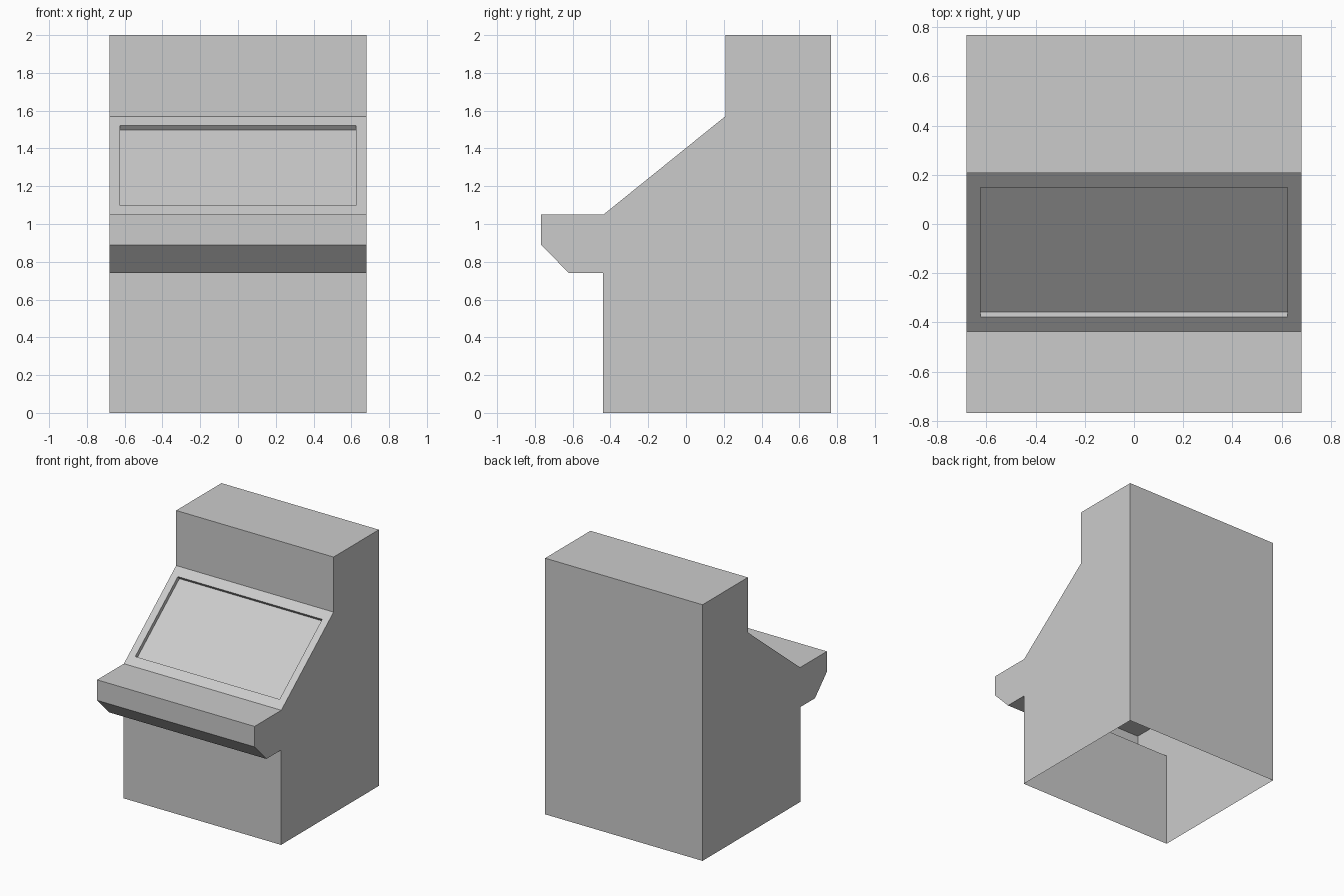
import bpy
import bmesh
from mathutils import Matrix, Vector

cube = bpy.data.objects.get("Cube")
if cube:
    bpy.data.objects.remove(cube, do_unlink=True)

HALF_WIDTH = 0.68
SCREEN_DEPTH = 0.03

# Side outline (y, z), from the bottom front corner upwards
OUTLINE = [(-0.44, 0), (-0.44, 0.74), (-0.62, 0.74), (-0.767, 0.89),
           (-0.767, 1.05), (-0.437, 1.05), (0.208, 1.57), (0.208, 2),
           (0.767, 2), (0.767, 0)]

grey = bpy.data.materials.new("cabinet grey")
grey.use_nodes = True
grey.diffuse_color = (0.6, 0.6, 0.6, 1)
grey.node_tree.nodes["Principled BSDF"].inputs["Base Color"].default_value = (0.6, 0.6, 0.6, 1)

# Cabinet body: outline extruded across the width
bm = bmesh.new()
side = bm.faces.new([bm.verts.new((-HALF_WIDTH, y, z)) for y, z in OUTLINE])
swept = bmesh.ops.extrude_face_region(bm, geom=[side], use_keep_orig=True)
bmesh.ops.translate(bm, vec=(2 * HALF_WIDTH, 0, 0),
                    verts=[g for g in swept["geom"] if isinstance(g, bmesh.types.BMVert)])
bmesh.ops.recalc_face_normals(bm, faces=bm.faces[:])

# Open underside
floor = [f for f in bm.faces if all(abs(v.co.z) < 0.001 for v in f.verts)]
bmesh.ops.delete(bm, geom=floor, context='FACES_ONLY')

# Recessed screen in the sloping panel
bm.normal_update()
screen = next(f for f in bm.faces if f.normal.y < -0.3 and f.normal.z > 0.3)
normal = screen.normal.copy()
bmesh.ops.inset_individual(bm, faces=[screen], thickness=0.08)
centre = screen.calc_center_median()
bmesh.ops.scale(bm, vec=Vector((1, 0.943, 0.943)), verts=screen.verts[:],
                space=Matrix.Translation(-centre))
screen = bmesh.ops.extrude_discrete_faces(bm, faces=[screen])["faces"][0]
bmesh.ops.translate(bm, vec=-normal * SCREEN_DEPTH, verts=screen.verts[:])

mesh = bpy.data.meshes.new("arcade_cabinet")
bm.to_mesh(mesh)
bm.free()
mesh.materials.append(grey)
cabinet = bpy.data.objects.new("arcade_cabinet", mesh)
bpy.context.collection.objects.link(cabinet)
